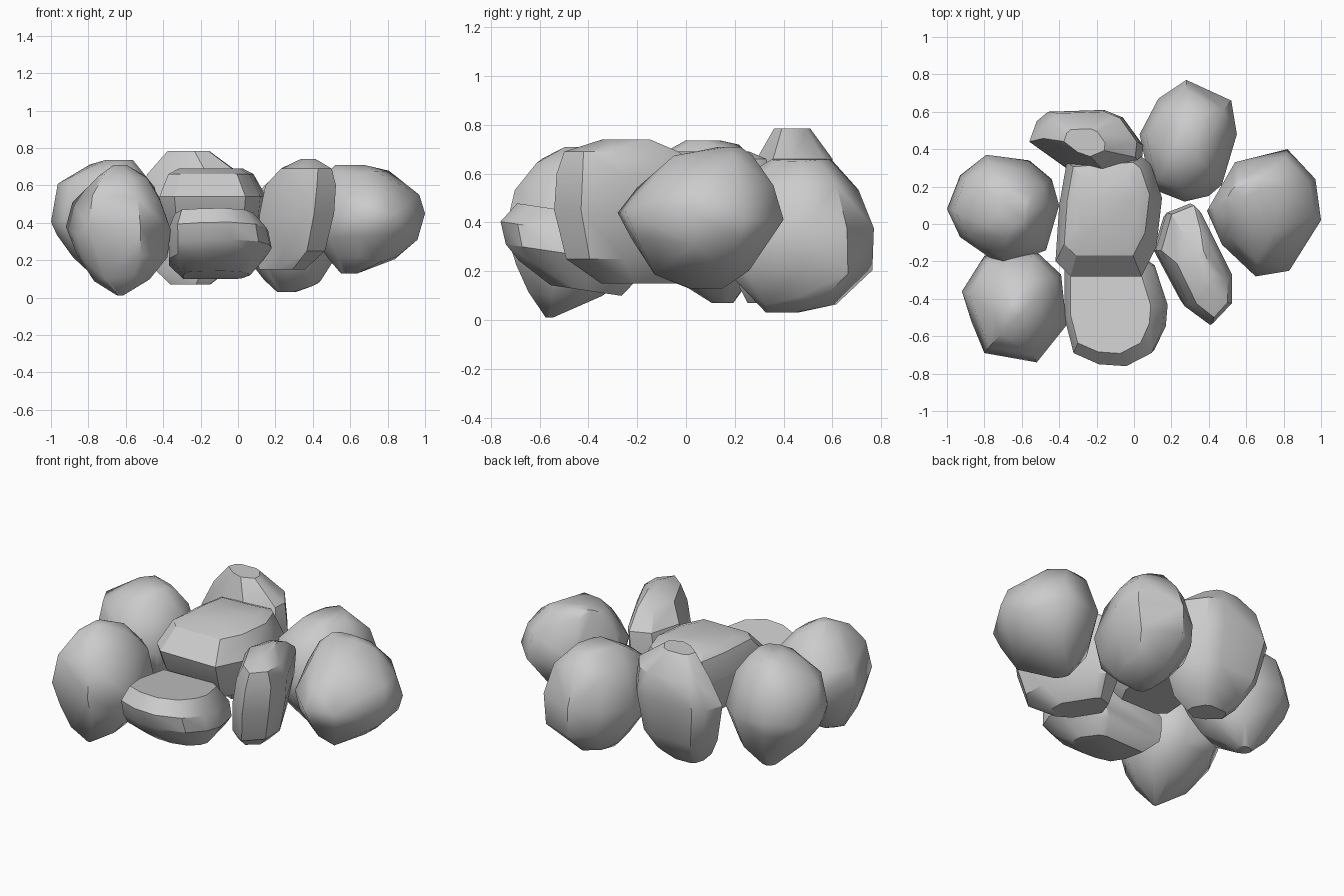
import bpy, bmesh, math, random

random.seed(4)


def rock(name, outline, levels, jitter=0.0, angle=32, slope=0.0):
    """Faceted stone: convex hull of a plan outline stacked at levels (z, sx, sy, dx, dy)."""
    cx = (min(p[0] for p in outline) + max(p[0] for p in outline)) / 2
    cy = (min(p[1] for p in outline) + max(p[1] for p in outline)) / 2
    bm = bmesh.new()
    for z, sx, sy, dx, dy in levels:
        for x, y in outline:
            j = 0 if sx > 0.98 else jitter
            k = 1 + random.uniform(-j, j)
            dz = random.uniform(-0.4, 0.4) * jitter if sx > 0.3 else 0
            px, py = cx + dx + (x - cx) * sx * k, cy + dy + (y - cy) * sy * k
            bm.verts.new((px, py, z + dz + slope * (py - cy)))
    res = bmesh.ops.convex_hull(bm, input=bm.verts[:])
    inner = {g for g in res["geom_interior"] + res["geom_unused"] if isinstance(g, bmesh.types.BMVert)}
    bmesh.ops.delete(bm, geom=list(inner), context='VERTS')
    bmesh.ops.dissolve_limit(bm, angle_limit=math.radians(3), verts=bm.verts[:], edges=bm.edges[:])
    bmesh.ops.recalc_face_normals(bm, faces=bm.faces[:])
    me = bpy.data.meshes.new(name)
    bm.to_mesh(me)
    bm.free()
    ob = bpy.data.objects.new(name, me)
    bpy.context.collection.objects.link(ob)
    bpy.ops.object.select_all(action='DESELECT')
    ob.select_set(True)
    bpy.context.view_layer.objects.active = ob
    bpy.ops.object.shade_smooth_by_angle(angle=math.radians(angle))
    return ob


# Rounded boulders
rock("boulder_left_back",
     [(-.79, .37), (-.56, .34), (-.44, .24), (-.40, .1), (-.47, -.14), (-.70, -.23), (-.93, -.07), (-1, .08), (-.93, .26)],
     [(.07, .15, .15, .02, .08), (.2, .65, .65, .02, .03), (.33, .9, .9, 0, 0), (.41, 1, 1, 0, 0),
      (.6, .84, .84, 0, 0), (.7, .5, .5, .02, 0), (.735, .25, .25, .06, 0)], .05, 45)
rock("boulder_left_front",
     [(-.8, -.17), (-.53, -.14), (-.39, -.27), (-.36, -.54), (-.52, -.74), (-.8, -.69), (-.87, -.52), (-.92, -.36)],
     [(.01, .05, .05, .01, -.12), (.1, .55, .5, .02, -.06), (.22, .86, .82, .01, 0), (.36, 1, 1, 0, 0),
      (.53, .84, .86, 0, 0), (.65, .5, .5, .01, -.02), (.71, .12, .12, .01, -.02)], .05, 45)
rock("boulder_back",
     [(.28, .77), (.42, .68), (.52, .66), (.55, .48), (.47, .21), (.4, .15), (.27, .12), (.09, .19), (.03, .48), (.13, .67)],
     [(.03, .2, .2, -.03, -.05), (.08, .6, .5, 0, 0), (.21, .9, .95, 0, .01), (.36, 1, 1, 0, 0),
      (.54, .83, .8, 0, 0), (.64, .45, .4, 0, .02)], .05, 45)
rock("boulder_right",
     [(.82, .4), (.97, .24), (1.0, .02), (.83, -.25), (.65, -.28), (.47, -.11), (.39, .07), (.54, .33)],
     [(.13, .15, .2, -.1, .02), (.2, .58, .6, -.02, 0), (.32, .9, .86, 0, 0), (.43, 1, 1, 0, 0),
      (.55, .87, .8, 0, .02), (.66, .58, .5, -.04, .05), (.71, .25, .12, -.1, .12)], .05, 45)

# Flat-faced slabs; the front one dips toward the back
rock("slab_centre",
     [(-.36, .33), (.04, .36), (.09, .32), (.15, .14), (.12, -.12), (.04, -.28), (-.34, -.28), (-.42, -.2), (-.40, .1)],
     [(.28, .65, .6, 0, .02), (.42, .95, .93, 0, .02), (.54, 1, 1, 0, 0), (.66, .8, .78, -.01, .04), (.69, .6, .5, -.01, .06)])
rock("slab_front",
     [(-.37, -.2), (.05, -.18), (.11, -.22), (.18, -.44), (.17, -.56), (.11, -.69), (-.03, -.76), (-.18, -.75),
      (-.32, -.69), (-.37, -.5)],
     [(.13, .65, .5, -.02, .06), (.21, .92, .84, -.02, .03), (.27, 1, .96, 0, .01), (.36, .97, 1, -.01, 0),
      (.445, .78, .8, -.03, .01)], slope=-.15)

# Upright slab at the back
rock("slab_back_upright",
     [(-.56, .44), (-.52, .55), (-.46, .6), (-.16, .61), (-.06, .57), (.05, .42), (.04, .32), (-.17, .24), (-.36, .3)],
     [(.07, .35, .45, 0, -.09), (.14, .62, .75, .01, -.07), (.26, .85, .92, .01, -.03), (.5, 1, 1, 0, 0),
      (.66, .82, .84, .02, .02), (.785, .36, .4, -.01, .01)])

# Upright slab at the right
rock("slab_right_upright",
     [(.17, .06), (.3, .11), (.34, .07), (.52, -.27), (.52, -.43), (.41, -.54), (.27, -.44), (.11, -.14)],
     [(.15, .6, .5, -.08, .03), (.25, .88, .88, -.03, .01), (.45, .97, 1, 0, 0), (.60, .92, .97, .02, 0),
      (.69, .66, .72, .05, -.05), (.74, .2, .3, .06, -.03)])
